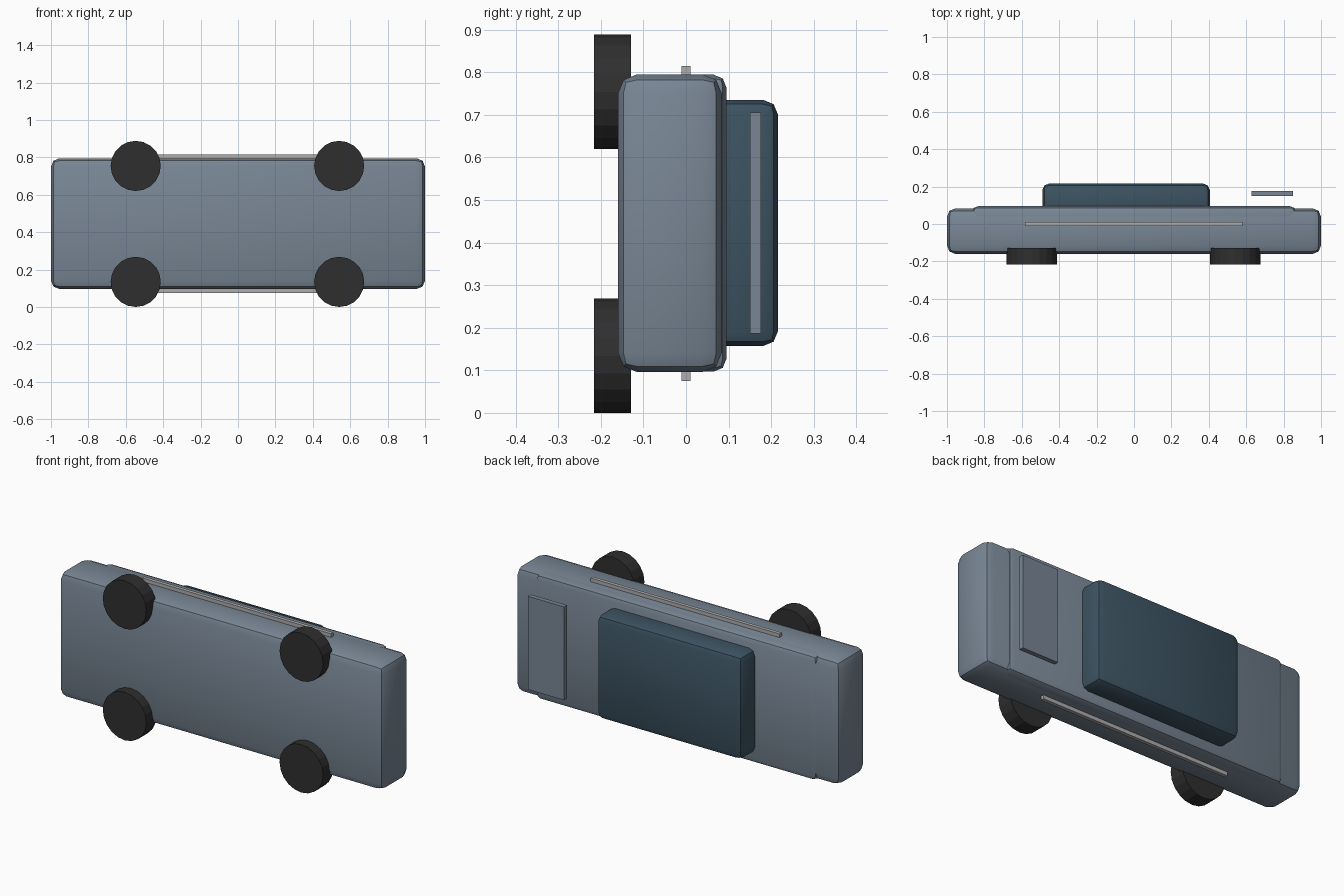
import bpy
import math

if "Cube" in bpy.data.objects:
    bpy.data.objects.remove(bpy.data.objects["Cube"])


def material(name, rgb):
    m = bpy.data.materials.new(name)
    m.diffuse_color = (*rgb, 1)
    m.use_nodes = True
    m.node_tree.nodes["Principled BSDF"].inputs["Base Color"].default_value = m.diffuse_color
    return m


PAINT = material("slate paint", (0.19, 0.24, 0.30))
GLASS = material("dark blue glass", (0.045, 0.085, 0.12))
RUBBER = material("black rubber", (0.028, 0.028, 0.028))
CHROME = material("grey trim", (0.42, 0.42, 0.42))


def box(name, x, y, z, mat, bevel=0.0, segments=2):
    """Box from its (min, max) range on each axis, with optional rounded edges."""
    ranges = (x, y, z)
    bpy.ops.mesh.primitive_cube_add(size=1, location=[(a + b) / 2 for a, b in ranges])
    ob = bpy.context.object
    ob.name = name
    ob.scale = [b - a for a, b in ranges]
    bpy.ops.object.transform_apply(location=False, rotation=False, scale=True)
    ob.data.materials.append(mat)
    if bevel:
        mod = ob.modifiers.new("rounded edges", "BEVEL")
        mod.width = bevel
        mod.segments = segments
        bpy.ops.object.modifier_apply(modifier=mod.name)
        bpy.ops.object.shade_smooth_by_angle(angle=math.radians(30))
    return ob


# Body lies on its side: length on x, roof towards +y, width on z
box("lower_body", (-1, 1), (-0.16, 0.084), (0.096, 0.795), PAINT, 0.045)
box("upper_deck", (-0.865, 0.865), (-0.03, 0.095), (0.097, 0.794), PAINT, 0.03)
box("cabin", (-0.49, 0.405), (0.03, 0.216), (0.157, 0.735), GLASS, 0.035)
box("rear_wing", (0.627, 0.85), (0.15, 0.176), (0.186, 0.705), PAINT)

# Trim strip along each side
for name, z in (("right_trim", (0.075, 0.10)), ("left_trim", (0.79, 0.815))):
    box(name, (-0.583, 0.58), (-0.01, 0.01), z, CHROME)

# Four wheels
for x, end in ((-0.547, "front"), (0.541, "rear")):
    for z, side in ((0.134, "right"), (0.754, "left")):
        bpy.ops.mesh.primitive_cylinder_add(
            vertices=20, radius=0.134, depth=0.087,
            location=(x, -0.1725, z), rotation=(math.pi / 2, 0, 0))
        wheel = bpy.context.object
        wheel.name = f"{end}_{side}_wheel"
        wheel.data.materials.append(RUBBER)
        bpy.ops.object.shade_smooth_by_angle(angle=math.radians(15))
